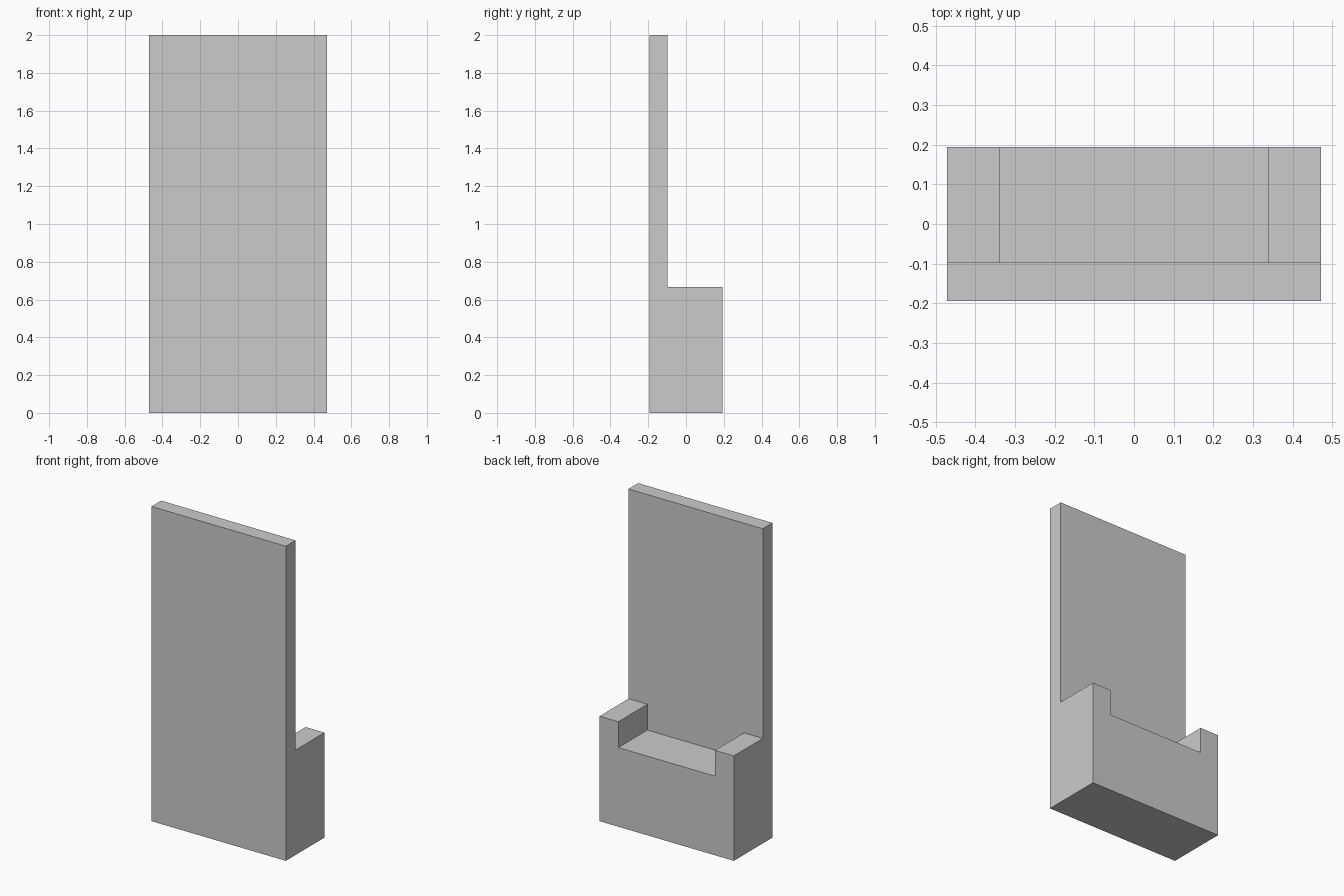
import bpy

if "Cube" in bpy.data.objects:
    bpy.data.objects.remove(bpy.data.objects["Cube"])


def box(name, x, y, z):
    """Add a box spanning the given (min, max) ranges."""
    spans = (x, y, z)
    bpy.ops.mesh.primitive_cube_add(size=1, location=[(a + b) / 2 for a, b in spans])
    ob = bpy.context.object
    ob.name = name
    ob.scale = [b - a for a, b in spans]
    bpy.ops.object.transform_apply(location=False, rotation=False, scale=True)
    return ob


HALF_W, HALF_D = 0.472, 0.194
SEAT_Z, ARM_Z, BACK_Y, ARM_X = 0.503, 0.667, -0.097, 0.34

# Solid seat block
box("seat", (-HALF_W, HALF_W), (-HALF_D, HALF_D), (0, SEAT_Z))

# Tall flat backrest
box("backrest", (-HALF_W, HALF_W), (-HALF_D, BACK_Y), (SEAT_Z, 2))

# Armrest, mirrored to the other side
arm = box("armrests", (ARM_X, HALF_W), (BACK_Y, HALF_D), (SEAT_Z, ARM_Z))
bpy.ops.object.transform_apply(location=True, rotation=False, scale=False)
arm.modifiers.new("Mirror", 'MIRROR').use_axis[0] = True
